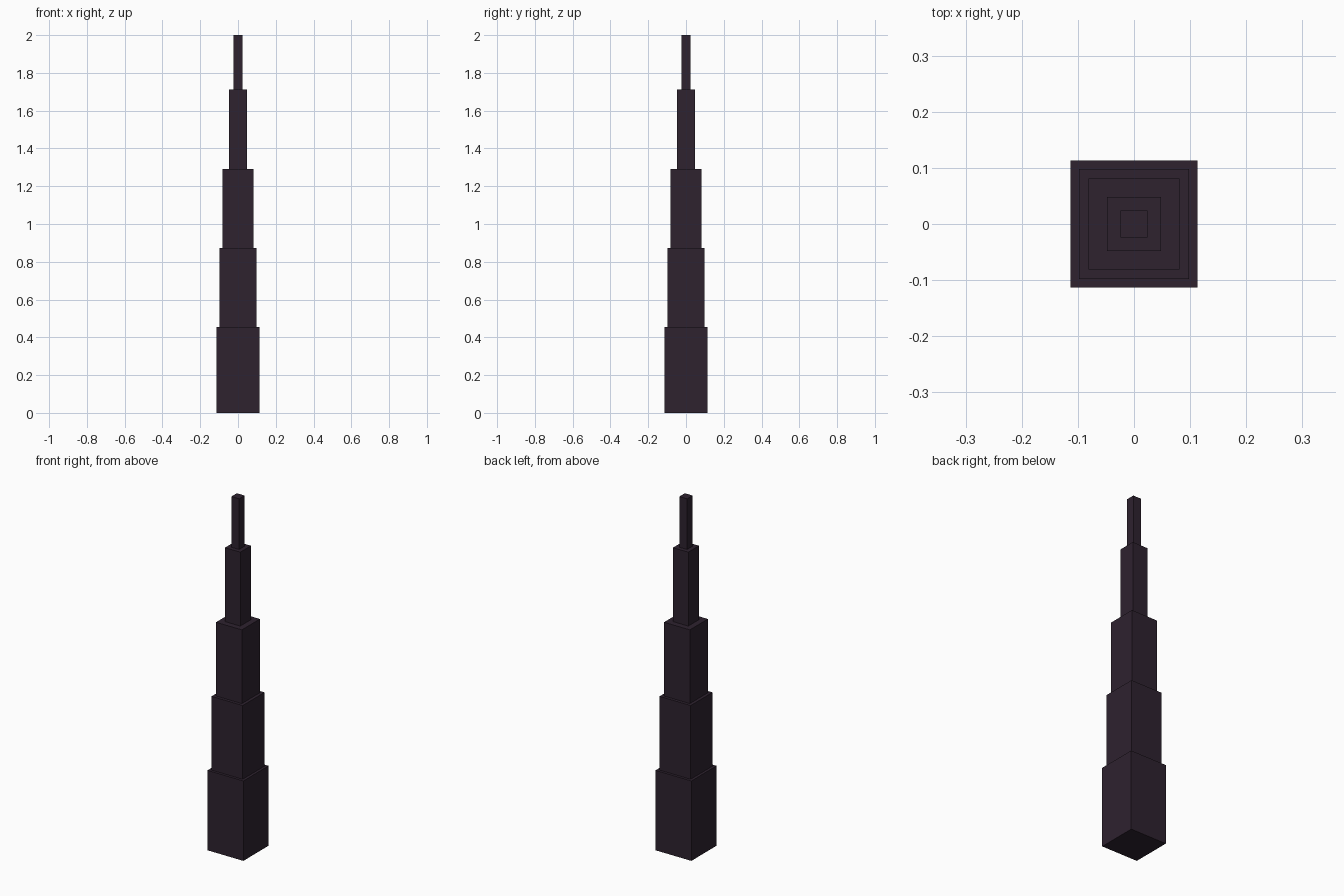
import bpy

if "Cube" in bpy.data.objects:
    bpy.data.objects.remove(bpy.data.objects["Cube"])

# One dark plum colour for the whole tower
plum = bpy.data.materials.new("dark_plum")
plum.diffuse_color = (0.0273, 0.0160, 0.0284, 1.0)
plum.use_nodes = True
plum.node_tree.nodes["Principled BSDF"].inputs["Base Color"].default_value = plum.diffuse_color


def tier(name, half, bottom, top):
    """Square box from bottom to top, centred on the z axis."""
    bpy.ops.mesh.primitive_cube_add(size=1, location=(0, 0, (bottom + top) / 2))
    ob = bpy.context.object
    ob.name = name
    ob.scale = (2 * half, 2 * half, top - bottom)
    bpy.ops.object.transform_apply(location=False, rotation=False, scale=True)
    ob.data.materials.append(plum)


# Stacked tiers, narrowing upward: name, half width, top height
tiers = [
    ("base_tier", 0.113, 0.454),
    ("lower_tier", 0.098, 0.873),
    ("middle_tier", 0.081, 1.292),
    ("upper_tier", 0.048, 1.712),
    ("spire", 0.0245, 2.0),
]
bottom = 0.0
for name, half, top in tiers:
    tier(name, half, bottom, top)
    bottom = top
